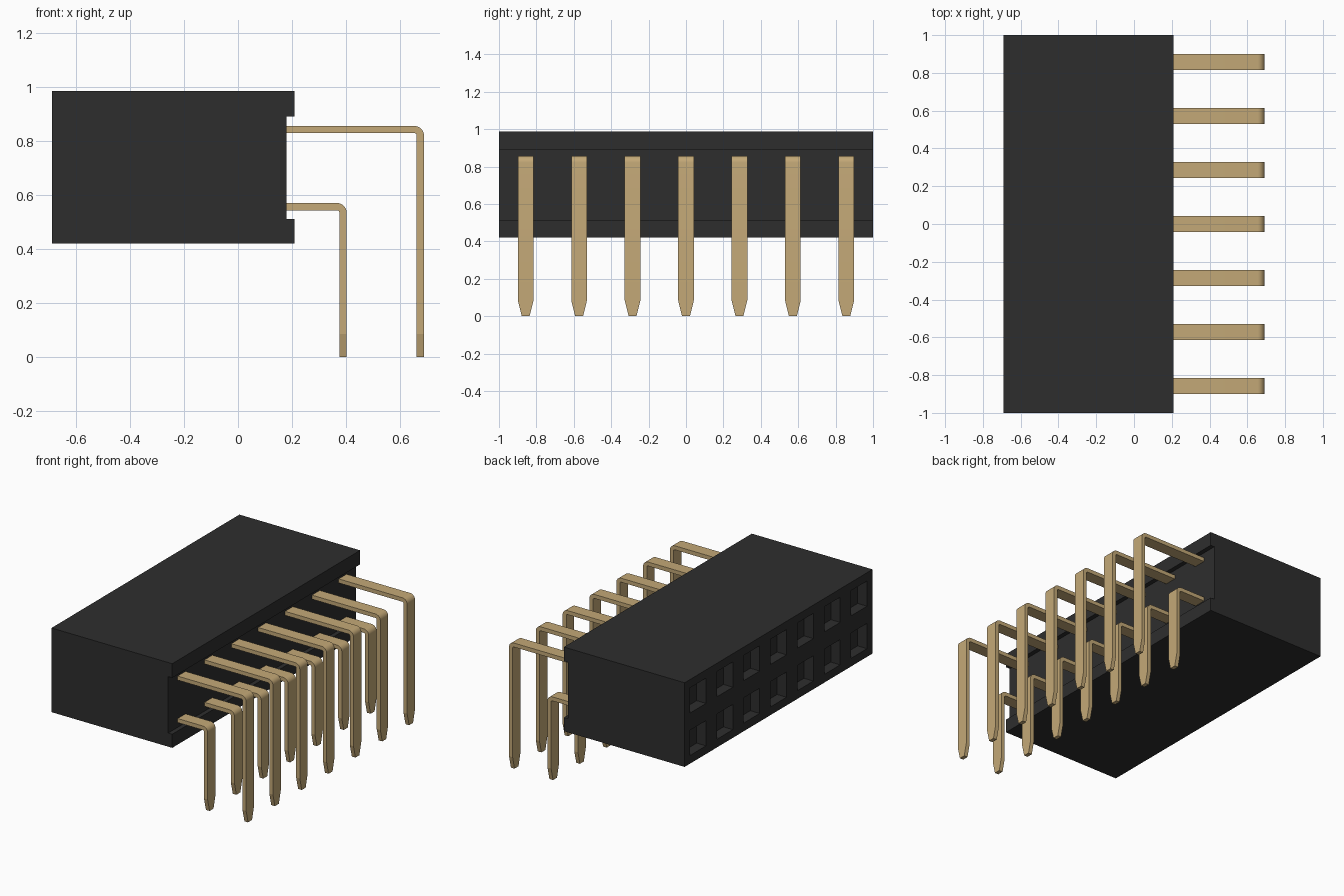
import bpy, bmesh, math

cube = bpy.data.objects.get("Cube")
if cube:
    bpy.data.objects.remove(cube, do_unlink=True)

PITCH = 2 / 7
COLUMNS = [(i - 3) * PITCH for i in range(7)]


def material(name, rgb, roughness):
    m = bpy.data.materials.new(name)
    m.use_nodes = True
    m.diffuse_color = (*rgb, 1)
    bsdf = m.node_tree.nodes["Principled BSDF"]
    bsdf.inputs["Base Color"].default_value = (*rgb, 1)
    bsdf.inputs["Roughness"].default_value = roughness
    return m


def finish(bm, name, mat):
    bmesh.ops.recalc_face_normals(bm, faces=bm.faces[:])
    mesh = bpy.data.meshes.new(name)
    bm.to_mesh(mesh)
    bm.free()
    mesh.materials.append(mat)
    ob = bpy.data.objects.new(name, mesh)
    bpy.context.collection.objects.link(ob)
    return ob


def activate(ob):
    bpy.ops.object.select_all(action='DESELECT')
    ob.select_set(True)
    bpy.context.view_layer.objects.active = ob


def add_box(bm, x0, x1, y0, y1, z0, z1):
    vs = bmesh.ops.create_cube(bm, size=1)["verts"]
    for v in vs:
        v.co = (x1 if v.co.x > 0 else x0,
                y1 if v.co.y > 0 else y0,
                z1 if v.co.z > 0 else z0)


black = material("black plastic", (0.027, 0.027, 0.027), 0.6)
gold = material("gold metal", (0.55, 0.395, 0.185), 0.5)

# Housing: side profile with a shallow channel along the pin side
profile = [(-0.69, 0.42), (0.21, 0.42), (0.21, 0.512), (0.18, 0.512),
           (0.18, 0.892), (0.21, 0.892), (0.21, 0.987), (-0.69, 0.987)]
bm = bmesh.new()
face = bm.faces.new([bm.verts.new((x, -1, z)) for x, z in profile])
ext = bmesh.ops.extrude_face_region(bm, geom=[face])["geom"]
bmesh.ops.translate(bm, vec=(0, 2, 0),
                    verts=[g for g in ext if isinstance(g, bmesh.types.BMVert)])
housing = finish(bm, "housing", black)

# Two rows of square sockets cut in the mating face
bm = bmesh.new()
for y in COLUMNS:
    for z in (0.56, 0.846):
        add_box(bm, -0.8, -0.62, y - 0.085, y + 0.085, z - 0.085, z + 0.085)
cutter = finish(bm, "socket_cutter", black)
cutter.hide_render = True
mod = housing.modifiers.new("sockets", 'BOOLEAN')
mod.object = cutter
mod.solver = 'EXACT'
activate(housing)
bpy.ops.object.modifier_apply(modifier=mod.name)
bpy.data.objects.remove(cutter, do_unlink=True)


# Bent flat pins with a tapered tip
def pin(name, y, x_out, z_top):
    t, r, half = 0.027, 0.036, 0.042
    cx, cz = x_out - r, z_top - r
    # each station: outer point, inner point, half width
    stations = [((0.17, z_top), (0.17, z_top - t), half)]
    for i in range(9):
        a = math.pi / 2 * (1 - i / 8)
        c, s = math.cos(a), math.sin(a)
        stations.append(((cx + r * c, cz + r * s),
                         (cx + (r - t) * c, cz + (r - t) * s), half))
    for z, w in ((0.085, half), (0.0, 0.021)):
        stations.append(((x_out, z), (x_out - t, z), w))
    bm = bmesh.new()
    rings = [[bm.verts.new((o[0], y - w, o[1])), bm.verts.new((o[0], y + w, o[1])),
              bm.verts.new((n[0], y + w, n[1])), bm.verts.new((n[0], y - w, n[1]))]
             for o, n, w in stations]
    for a, b in zip(rings, rings[1:]):
        for k in range(4):
            j = (k + 1) % 4
            bm.faces.new((a[k], a[j], b[j], b[k]))
    bm.faces.new(rings[0])
    bm.faces.new(rings[-1])
    ob = finish(bm, name, gold)
    activate(ob)
    bpy.ops.object.shade_smooth_by_angle(angle=math.radians(13))


for n, y in enumerate(COLUMNS, 1):
    pin(f"upper_pin_{n}", y, 0.69, 0.857)
    pin(f"lower_pin_{n}", y, 0.403, 0.571)
